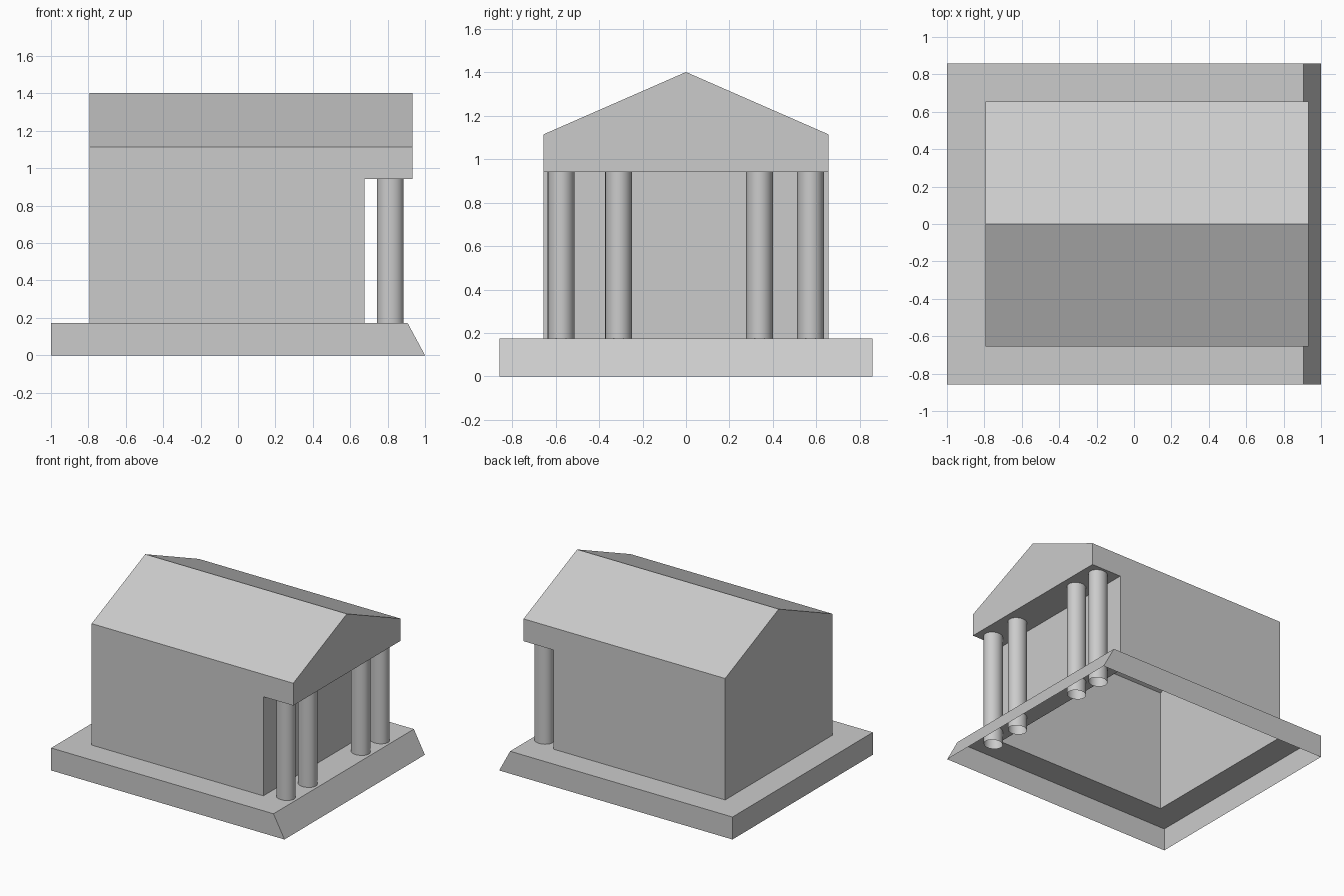
import bpy, bmesh, math

cube = bpy.data.objects.get("Cube")
if cube:
    bpy.data.objects.remove(cube, do_unlink=True)

stone = bpy.data.materials.new("grey_stone")
stone.use_nodes = True
GREY = (0.6, 0.6, 0.6, 1)
stone.diffuse_color = GREY
stone.node_tree.nodes["Principled BSDF"].inputs["Base Color"].default_value = GREY

# Main levels and plan limits
FLOOR, BEAM, EAVE, RIDGE = 0.174, 0.942, 1.115, 1.402
BACK, WALL, PORCH = -0.795, 0.677, 0.933
SIDE, BASE_SIDE, BASE_TOP_X = 0.656, 0.859, 0.906


def make_object(name, bm):
    bmesh.ops.remove_doubles(bm, verts=bm.verts, dist=1e-5)
    bmesh.ops.recalc_face_normals(bm, faces=bm.faces)
    mesh = bpy.data.meshes.new(name)
    bm.to_mesh(mesh)
    bm.free()
    mesh.materials.append(stone)
    ob = bpy.data.objects.new(name, mesh)
    bpy.context.collection.objects.link(ob)
    return ob


def face(bm, points):
    bm.faces.new([bm.verts.new(p) for p in points])


# Stepped base: open underneath, with a sloped entrance edge
bm = bmesh.new()
bottom = [(-1, -BASE_SIDE, 0), (1, -BASE_SIDE, 0), (1, BASE_SIDE, 0), (-1, BASE_SIDE, 0)]
rim = [(min(x, BASE_TOP_X), y, FLOOR) for x, y, z in bottom]
hole = [(x, y, FLOOR) for x, y in ((BACK, -SIDE), (WALL, -SIDE), (WALL, SIDE), (BACK, SIDE))]
for lower, upper in ((bottom, rim), (rim, hole)):
    for i in range(4):
        j = (i + 1) % 4
        face(bm, (lower[i], lower[j], upper[j], upper[i]))
make_object("base", bm)

# Hall walls, porch beam and gabled roof as one shell
bm = bmesh.new()
outline = [(BACK, FLOOR), (WALL, FLOOR), (WALL, BEAM), (PORCH, BEAM), (PORCH, EAVE), (BACK, EAVE)]
for s in (-1, 1):
    face(bm, [(x, s * SIDE, z) for x, z in outline])
    face(bm, [(BACK, s * SIDE, EAVE), (PORCH, s * SIDE, EAVE), (PORCH, 0, RIDGE), (BACK, 0, RIDGE)])
for (x1, z1), (x2, z2) in zip(outline[1:3], outline[2:4]):
    face(bm, [(x1, -SIDE, z1), (x2, -SIDE, z2), (x2, SIDE, z2), (x1, SIDE, z1)])
for x, low in ((BACK, FLOOR), (PORCH, BEAM)):
    face(bm, [(x, -SIDE, low), (x, SIDE, low), (x, SIDE, EAVE), (x, 0, RIDGE), (x, -SIDE, EAVE)])
make_object("hall_and_roof", bm)

# Porch columns: open tubes, slightly deeper than wide
COLUMN_FOOT = 0.065
for i, y in enumerate((-0.575, -0.31, 0.339, 0.574)):
    bm = bmesh.new()
    bmesh.ops.create_cone(bm, cap_ends=False, segments=32, radius1=1, radius2=1, depth=1)
    bmesh.ops.scale(bm, vec=(0.071, 0.062, BEAM - COLUMN_FOOT), verts=bm.verts)
    bmesh.ops.translate(bm, vec=(0.814, y, (BEAM + COLUMN_FOOT) / 2), verts=bm.verts)
    column = make_object(f"column_{i + 1}", bm)
    for p in column.data.polygons:
        p.use_smooth = True
